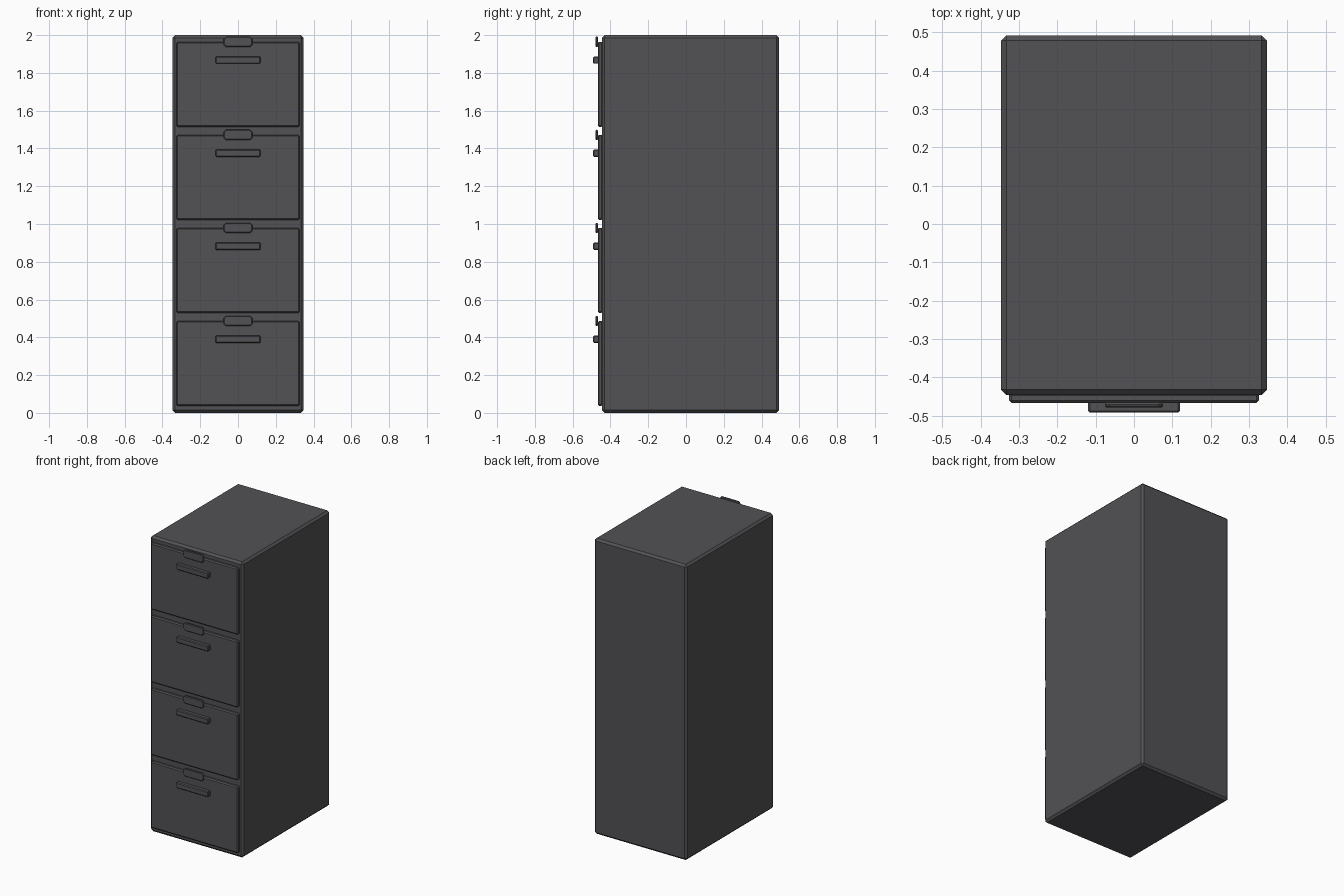
import bpy
import bmesh

if "Cube" in bpy.data.objects:
    bpy.data.objects.remove(bpy.data.objects["Cube"])

metal = bpy.data.materials.new("dark_grey_metal")
metal.diffuse_color = (0.085, 0.083, 0.09, 1.0)
metal.use_nodes = True
metal.node_tree.nodes["Principled BSDF"].inputs["Base Color"].default_value = metal.diffuse_color


def finish(name, bm):
    mesh = bpy.data.meshes.new(name)
    bmesh.ops.recalc_face_normals(bm, faces=bm.faces)
    bm.to_mesh(mesh)
    bm.free()
    mesh.materials.append(metal)
    obj = bpy.data.objects.new(name, mesh)
    bpy.context.collection.objects.link(obj)
    return obj


def box(name, lo, hi, bevel, corner=0.0):
    """Chamfered box; corner optionally cuts the corners seen from the front."""
    bm = bmesh.new()
    bmesh.ops.create_cube(bm, size=1)
    for v in bm.verts:
        v.co = [(lo[i] + hi[i]) / 2 + v.co[i] * (hi[i] - lo[i]) for i in range(3)]
    if corner:
        depth_edges = [e for e in bm.edges
                       if abs(e.verts[0].co.y - e.verts[1].co.y) > 1e-5]
        bmesh.ops.bevel(bm, geom=depth_edges, offset=corner, segments=1,
                        affect='EDGES', profile=0.5)
        rim = [e for e in bm.edges
               if abs(e.verts[0].co.y - e.verts[1].co.y) < 1e-5]
    else:
        rim = bm.edges[:]
    bmesh.ops.bevel(bm, geom=rim, offset=bevel, segments=1,
                    affect='EDGES', profile=0.5)
    return finish(name, bm)


# Cabinet body
box("cabinet_body", (-0.347, -0.446, 0), (0.347, 0.492, 2.0), 0.014)

# Four drawers, each with a pull handle and a latch plate above it
for i in range(4):
    z = 0.037 + i * 0.4925
    n = i + 1
    box(f"drawer_front_{n}", (-0.326, -0.467, z), (0.326, -0.44, z + 0.45), 0.007)
    box(f"drawer_handle_{n}", (-0.12, -0.492, z + 0.334), (0.12, -0.46, z + 0.372), 0.005)
    box(f"drawer_latch_{n}", (-0.076, -0.479, z + 0.423), (0.076, -0.466, z + 0.477),
        0.004, corner=0.012)
